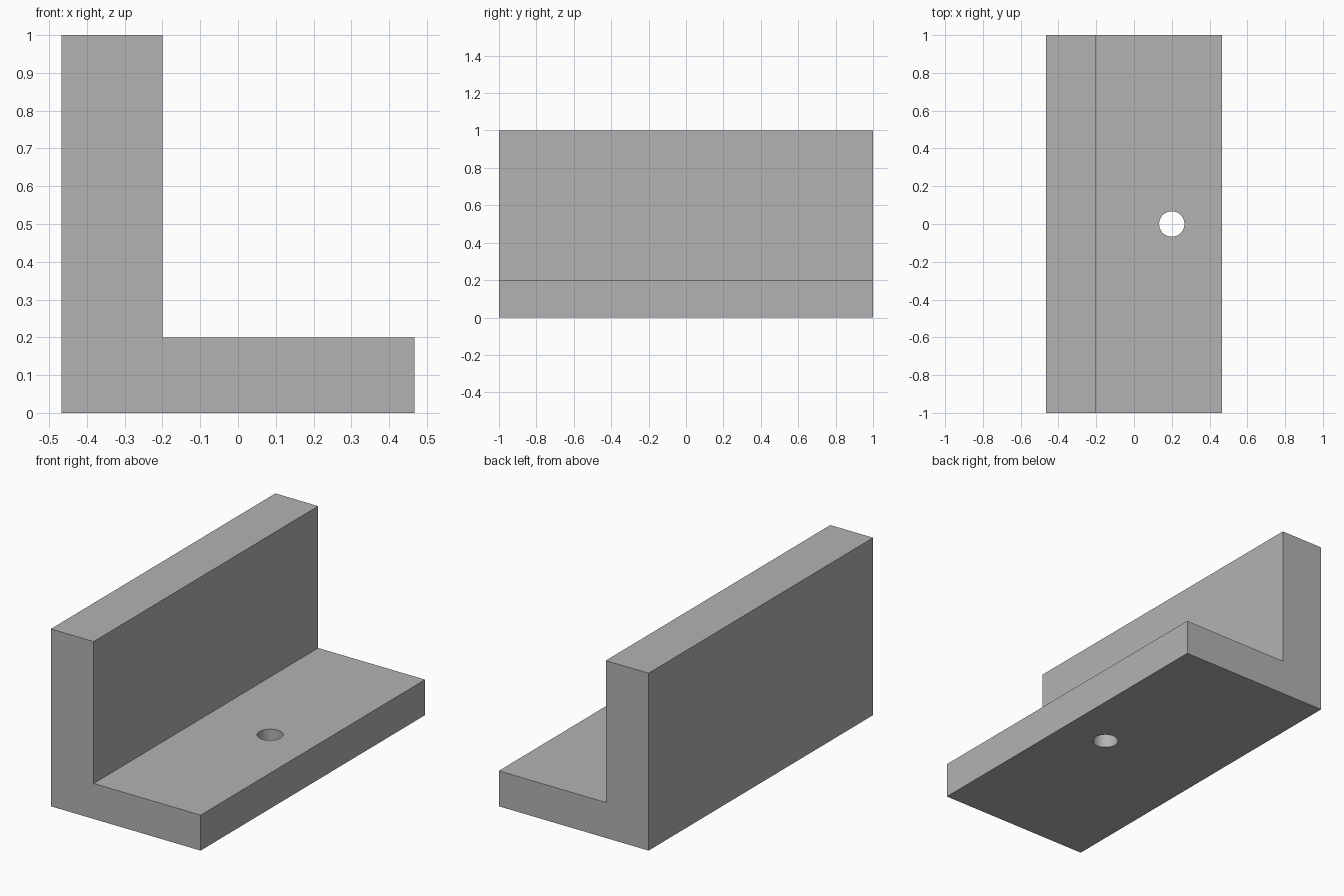
import bpy
import bmesh
import math

WIDTH, LENGTH, HEIGHT = 0.934, 2.0, 1.0
WALL, BASE = 0.267, 0.2
HOLE_X, HOLE_RADIUS = 0.2, 0.067

default_cube = bpy.data.objects.get("Cube")
if default_cube:
    bpy.data.objects.remove(default_cube, do_unlink=True)

# Plain grey material
grey = bpy.data.materials.new("plain grey")
grey.use_nodes = True
colour = (0.45, 0.45, 0.45, 1.0)
grey.diffuse_color = colour
grey.node_tree.nodes["Principled BSDF"].inputs["Base Color"].default_value = colour

# L-shaped profile, extruded along the length
left, right = -WIDTH / 2, WIDTH / 2
profile = [(left, 0), (right, 0), (right, BASE), (left + WALL, BASE),
           (left + WALL, HEIGHT), (left, HEIGHT)]
bm = bmesh.new()
section = bm.faces.new([bm.verts.new((x, -LENGTH / 2, z)) for x, z in profile])
extruded = bmesh.ops.extrude_face_region(bm, geom=[section], use_keep_orig=True)
moved = [v for v in extruded["geom"] if isinstance(v, bmesh.types.BMVert)]
bmesh.ops.translate(bm, verts=moved, vec=(0, LENGTH, 0))
bmesh.ops.recalc_face_normals(bm, faces=bm.faces)
mesh = bpy.data.meshes.new("angle_bracket")
bm.to_mesh(mesh)
bm.free()
bracket = bpy.data.objects.new("angle_bracket", mesh)
bpy.context.collection.objects.link(bracket)
mesh.materials.append(grey)

# Round bolt hole through the base
bpy.ops.mesh.primitive_cylinder_add(vertices=48, radius=HOLE_RADIUS, depth=BASE * 2,
                                    location=(HOLE_X, 0, BASE / 2))
cutter = bpy.context.object
cutter.name = "bolt_hole_cutter"
cutter.hide_render = True
cutter.data.materials.append(grey)
cut = bracket.modifiers.new("bolt_hole", "BOOLEAN")
cut.operation = "DIFFERENCE"
cut.solver = "EXACT"
cut.object = cutter

bpy.ops.object.select_all(action="DESELECT")
bracket.select_set(True)
bpy.context.view_layer.objects.active = bracket
bpy.ops.object.modifier_apply(modifier=cut.name)
bpy.data.objects.remove(cutter, do_unlink=True)

# Smooth hole wall, sharp block edges
bpy.ops.object.shade_smooth_by_angle(angle=math.radians(30))
